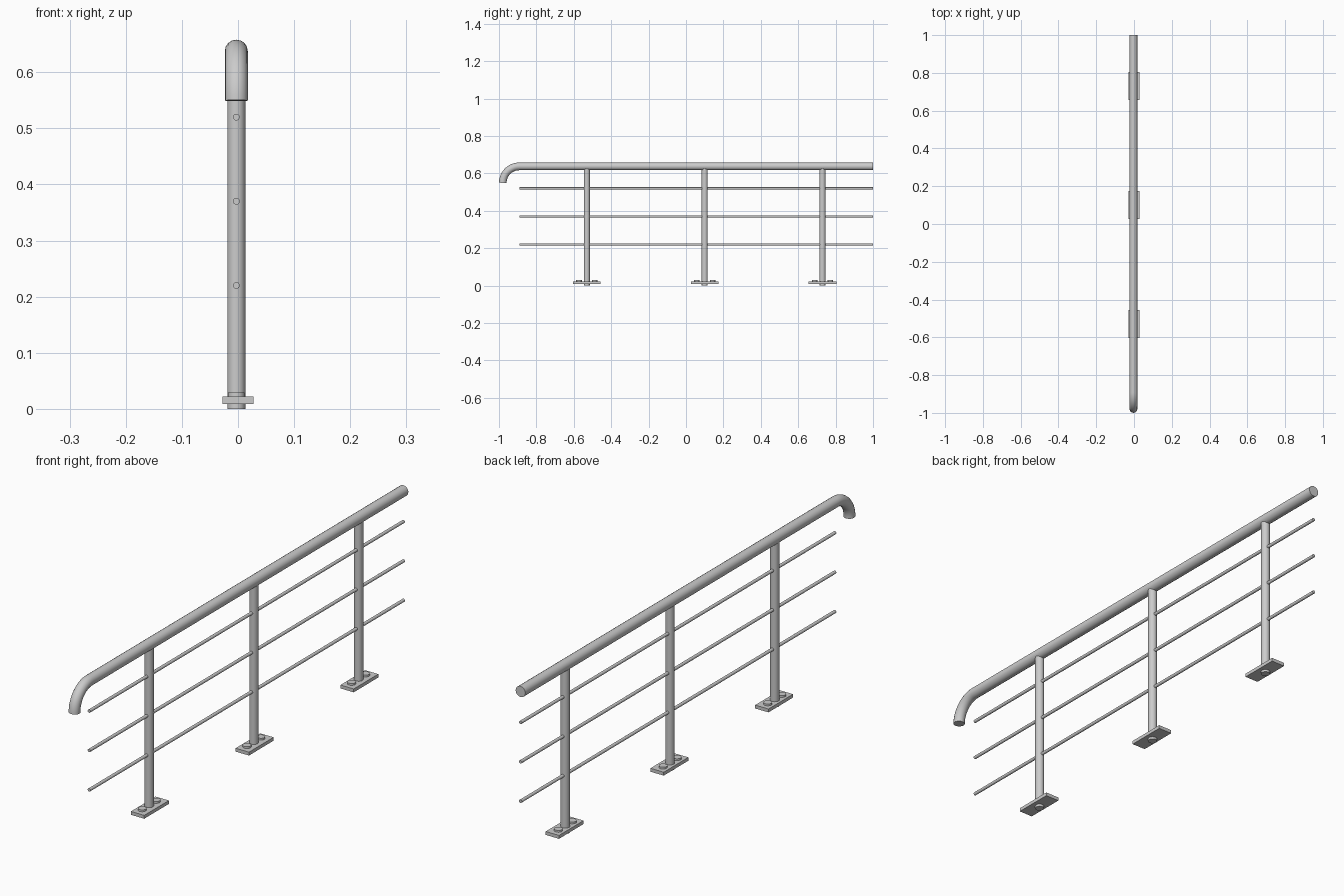
import bpy, math
from mathutils import Vector

if "Cube" in bpy.data.objects:
    bpy.data.objects.remove(bpy.data.objects["Cube"])

CX = -0.003          # tubes sit slightly off the plate centre
POSTS = (-0.53, 0.10, 0.73)


def smooth(ob):
    bpy.ops.object.select_all(action='DESELECT')
    ob.select_set(True)
    bpy.context.view_layer.objects.active = ob
    bpy.ops.object.shade_smooth_by_angle(angle=math.radians(35))


def cylinder(name, a, b, r, sides=32):
    a, b = Vector(a), Vector(b)
    d = b - a
    bpy.ops.mesh.primitive_cylinder_add(
        vertices=sides, radius=r, depth=d.length, location=(a + b) / 2,
        rotation=d.to_track_quat('Z', 'Y').to_euler())
    ob = bpy.context.object
    ob.name = name
    smooth(ob)
    return ob


def tube(name, points, r):
    curve = bpy.data.curves.new(name, 'CURVE')
    curve.dimensions = '3D'
    curve.bevel_depth = r
    curve.bevel_resolution = 6
    curve.use_fill_caps = True
    spline = curve.splines.new('POLY')
    spline.points.add(len(points) - 1)
    for p, co in zip(spline.points, points):
        p.co = (*co, 1)
    ob = bpy.data.objects.new(name, curve)
    bpy.context.collection.objects.link(ob)
    bpy.ops.object.select_all(action='DESELECT')
    ob.select_set(True)
    bpy.context.view_layer.objects.active = ob
    bpy.ops.object.convert(target='MESH')
    smooth(bpy.context.object)


# Handrail with a quarter bend down at the front end
R, BEND, Z = 0.0205, 0.088, 0.6375
yc = -1 + R + BEND
path = [(CX, 1, Z)]
for i in range(17):
    t = math.pi / 2 * (1 + i / 16)
    path.append((CX, yc + BEND * math.cos(t), Z - BEND + BEND * math.sin(t)))
tube("handrail", path, R)

# Horizontal infill rods
for i, z in enumerate((0.22, 0.37, 0.52)):
    cylinder(f"infill_rod_{i + 1}", (CX, yc, z), (CX, 1, z), 0.006, 24)

# Posts, each with a base plate and two bolt heads
for i, y in enumerate(POSTS, 1):
    cylinder(f"post_{i}", (CX, y, 0), (CX, y, Z), 0.016)
    bpy.ops.mesh.primitive_cube_add(size=1, location=(0, y, 0.0155))
    plate = bpy.context.object
    plate.name = f"base_plate_{i}"
    plate.scale = (0.056, 0.148, 0.013)
    for s in (-1, 1):
        by = y + s * 0.042
        cylinder(f"bolt_{i}_{'front' if s < 0 else 'back'}",
                 (CX, by, 0.015), (CX, by, 0.029), 0.015, 24)
